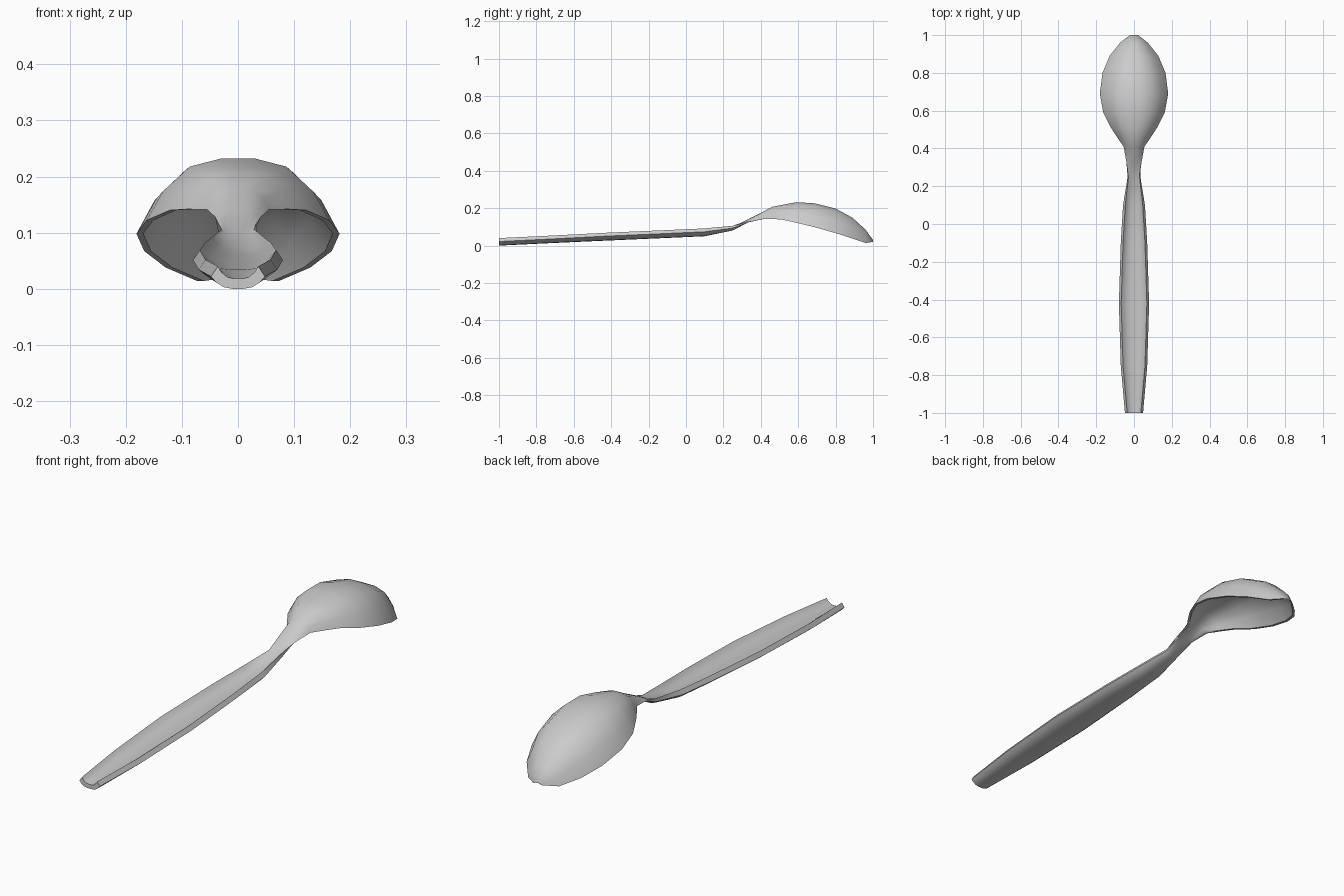
import bpy, math

if "Cube" in bpy.data.objects:
    bpy.data.objects.remove(bpy.data.objects["Cube"])

# Stations along the spoon:
# y, half width, crown z (upper centre), edge z, thickness, style (1 = trough handle, 0 = domed bowl)
STATIONS = [
    (-1.00, .048, .018, .040, .018, 1),
    (-0.75, .070, .034, .052, .022, 1),
    (-0.42, .080, .046, .069, .019, 1),
    (-0.10, .070, .059, .083, .018, 1),
    (0.10, .058, .068, .092, .018, 1),
    (0.25, .037, .098, .106, .017, .7),
    (0.33, .043, .140, .128, .017, .2),
    (0.41, .055, .180, .141, .018, 0),
    (0.46, .090, .207, .142, .017, 0),
    (0.51, .122, .217, .140, .016, 0),
    (0.59, .163, .232, .122, .015, 0),
    (0.69, .181, .226, .098, .015, 0),
    (0.80, .167, .198, .067, .015, 0),
    (0.89, .129, .149, .038, .015, 0),
    (0.96, .073, .085, .014, .016, 0),
    (1.00, .022, .030, .020, .006, 0),
]
# Half cross-section: fraction of width, fraction of crown height
PROFILE = [(.19, 1), (.53, .87), (.82, .47), (1, 0)]
FULL = [(-u, g) for u, g in reversed(PROFILE)] + PROFILE
N = len(FULL)


def section(y, hw, crown, edge, t, style):
    """Closed ring: upper skin left to right, then lower skin right to left."""
    wall = min(.012, hw * .3)
    top_w, low_w = hw - wall * style, hw - wall * (1 - style)
    low_edge = edge - .018 * style
    top = [(u * top_w, y, edge + (crown - edge) * g) for u, g in FULL]
    low = [(u * low_w, y, low_edge + (crown - t - low_edge) * g) for u, g in FULL]
    return top + low[::-1]


verts, faces = [], []
for s in STATIONS:
    verts += section(*s)
R = 2 * N
for i in range(len(STATIONS) - 1):
    a, b = i * R, (i + 1) * R
    for j in range(R):
        k = (j + 1) % R
        faces.append((a + j, a + k, b + k, b + j))

# Thin end caps at handle end and bowl tip
last = (len(STATIONS) - 1) * R
for j in range(N - 1):
    p = (j, R - 1 - j, R - 2 - j, j + 1)
    faces.append(p)
    faces.append(tuple(last + q for q in reversed(p)))

mesh = bpy.data.meshes.new("spoon")
mesh.from_pydata(verts, [], faces)
mesh.validate()
spoon = bpy.data.objects.new("spoon", mesh)
bpy.context.collection.objects.link(spoon)
bpy.context.view_layer.objects.active = spoon
spoon.select_set(True)

# Consistent normals, smooth skin with crisp rim
bpy.ops.object.mode_set(mode='EDIT')
bpy.ops.mesh.select_all(action='SELECT')
bpy.ops.mesh.normals_make_consistent(inside=False)
bpy.ops.object.mode_set(mode='OBJECT')
bpy.ops.object.shade_smooth_by_angle(angle=math.radians(45))
